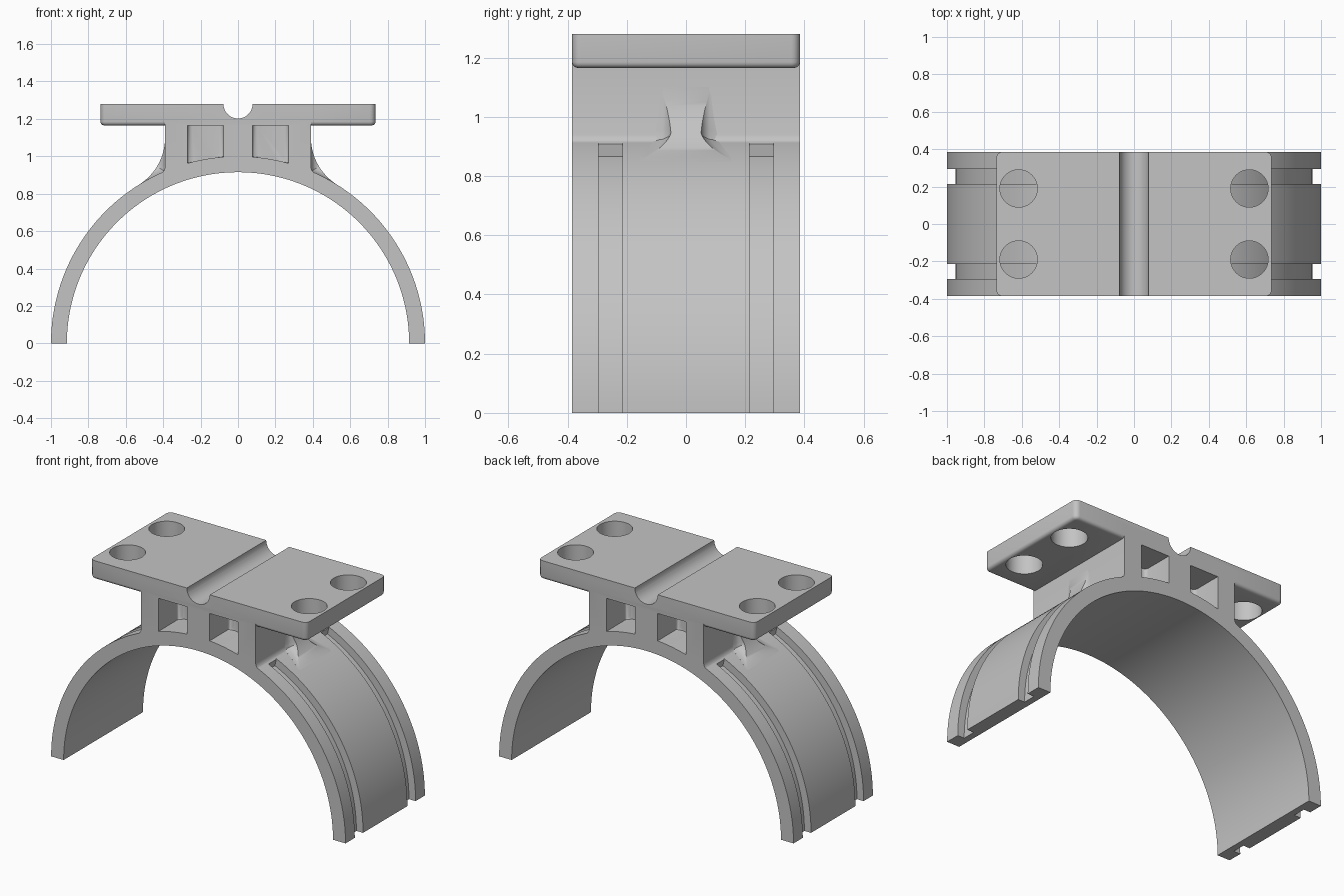
import bpy, bmesh, math
from mathutils import Matrix, Vector

if "Cube" in bpy.data.objects:
    bpy.data.objects.remove(bpy.data.objects["Cube"], do_unlink=True)

HALF = 0.385           # half depth of the whole bracket
WALL = 0.39            # half width of the neck
BORE = 0.915
PLATE_LOW, TOP = 1.165, 1.28

grey = bpy.data.materials.new("plain grey")
grey.use_nodes = True
grey.diffuse_color = (0.55, 0.55, 0.55, 1)
grey.node_tree.nodes["Principled BSDF"].inputs["Base Color"].default_value = (0.55, 0.55, 0.55, 1)


def finish(bm, name):
    bmesh.ops.recalc_face_normals(bm, faces=bm.faces)
    mesh = bpy.data.meshes.new(name)
    bm.to_mesh(mesh)
    bm.free()
    mesh.materials.append(grey)
    obj = bpy.data.objects.new(name, mesh)
    bpy.context.collection.objects.link(obj)
    return obj


def loft(sections):
    """Closed solid through equal-length rings of points."""
    bm = bmesh.new()
    rings = [[bm.verts.new(p) for p in s] for s in sections]
    n = len(rings[0])
    for a, b in zip(rings, rings[1:]):
        for i in range(n):
            j = (i + 1) % n
            bm.faces.new((a[i], a[j], b[j], b[i]))
    bm.faces.new(rings[0])
    bm.faces.new(rings[-1])
    return bm


def prism(outline, y0, y1):
    return loft([[(x, y, z) for x, z in outline] for y in (y0, y1)])


def combine(target, tool, operation):
    mod = target.modifiers.new("bool", 'BOOLEAN')
    mod.operation, mod.solver, mod.object = operation, 'EXACT', tool
    bpy.context.view_layer.objects.active = target
    bpy.ops.object.modifier_apply(modifier=mod.name)
    bpy.data.objects.remove(tool, do_unlink=True)


def cylinder(name, radius, length, matrix):
    bm = bmesh.new()
    bmesh.ops.create_cone(bm, cap_ends=True, segments=48, radius1=radius,
                          radius2=radius, depth=length, matrix=matrix)
    return finish(bm, name)


def smooth(obj):
    bpy.ops.object.select_all(action='DESELECT')
    obj.select_set(True)
    bpy.context.view_layer.objects.active = obj
    bpy.ops.object.shade_smooth_by_angle(angle=math.radians(30))


# Half-round saddle with two strap grooves
groove = [(1, -HALF), (1, -0.295), (0.955, -0.295), (0.955, -0.215), (1, -0.215)]
profile = [(BORE, -HALF)] + groove + [(r, -y) for r, y in reversed(groove)] + [(BORE, HALF)]
steps = 96
arch = []
for i in range(steps + 1):
    a = math.pi * i / steps
    arch.append([(r * math.cos(a), y, r * math.sin(a)) for r, y in profile])
body = finish(loft(arch), "saddle_bracket")

# Neck with a small fillet where it meets the saddle
side = [(WALL, 1.25), (WALL, 0.94), (0.394, 0.926), (0.401, 0.916), (0.411, 0.908), (0.4, 0.86)]
floor = [(x, math.sqrt(0.93 ** 2 - x * x)) for x in (0.3, 0.2, 0.1, 0)]
half = side + floor
neck = half + [(-x, z) for x, z in reversed(half[:-1])]
combine(body, finish(prism(neck, -HALF, HALF), "neck"), 'UNION')

# Mounting plate with rounded corners and underside edge
bm = bmesh.new()
bmesh.ops.create_cube(bm, size=1, matrix=Matrix.Translation((0, 0, (PLATE_LOW + TOP) / 2))
                      @ Matrix.Diagonal((1.47, 2 * HALF, TOP - PLATE_LOW, 1)))
upright = [e for e in bm.edges if abs(e.verts[0].co.z - e.verts[1].co.z) > 0.05]
bmesh.ops.bevel(bm, geom=upright, offset=0.03, segments=5, profile=0.5, affect='EDGES')
under = [e for e in bm.edges if all(v.co.z < PLATE_LOW + 0.001 for v in e.verts)]
bmesh.ops.bevel(bm, geom=under, offset=0.02, segments=4, profile=0.5, affect='EDGES')
combine(body, finish(bm, "mounting_plate"), 'UNION')

# Channel across the top and four bolt holes
combine(body, cylinder("channel", 0.078, 2, Matrix.Translation((0, 0, TOP))
                       @ Matrix.Rotation(math.pi / 2, 4, 'X')), 'DIFFERENCE')
for x in (-0.617, 0.617):
    for y in (-0.19, 0.19):
        combine(body, cylinder("bolt_hole", 0.1, 0.3, Matrix.Translation((x, y, 1.22))), 'DIFFERENCE')

# Blind pockets in the front and back of the neck, rounded at the inner end
for sx in (-1, 1):
    for sy in (-1, 1):
        xs = [0.077 + 0.193 * i / 6 for i in range(7)]
        outline = [(sx * x, math.sqrt(1 - x * x)) for x in xs]
        outline += [(sx * xs[-1], PLATE_LOW), (sx * xs[0], PLATE_LOW)]
        bm = prism(outline, sy * 0.19, sy * 0.5)
        inner = [e for e in bm.edges if all(abs(v.co.y) < 0.2 for v in e.verts)
                 and any(v.co.z < 1.1 for v in e.verts)]
        bmesh.ops.bevel(bm, geom=inner, offset=0.025, segments=4, profile=0.5, affect='EDGES')
        combine(body, finish(bm, "pocket"), 'DIFFERENCE')
smooth(body)

# Concave gussets that flare into the neck wall and the saddle
R = 0.297
centre = Vector((WALL + R, 1.1))
end = math.atan2(-centre.y, -centre.x) + 2 * math.pi
for sx, label in ((1, "left"), (-1, "right")):
    sections = []
    for i in range(25):
        t = i / 24
        a = math.pi + (end - math.pi) * t
        u = Vector((math.cos(a), math.sin(a)))
        base = -R / u.x
        b = centre.dot(u)
        disc = b * b - centre.length_squared + 1
        if disc > 0:
            base = min(base, -b - math.sqrt(disc))
        rise = max(base - R, 0.001)
        flare = 0.035 + 0.085 * t * t
        flank = []
        for k in range(7):
            h = min(rise, flare) * k / 6
            y = 0.05 + flare - math.sqrt(flare ** 2 - (flare - h) ** 2)
            flank.append((y, R + rise - h))
        flank.insert(0, (flank[0][0], R + rise + 0.02))
        ring = flank + [(-y, d) for y, d in reversed(flank)]
        sections.append([(sx * (centre.x + u.x * d), y, centre.y + u.y * d) for y, d in ring])
    smooth(finish(loft(sections), label + "_gusset"))
